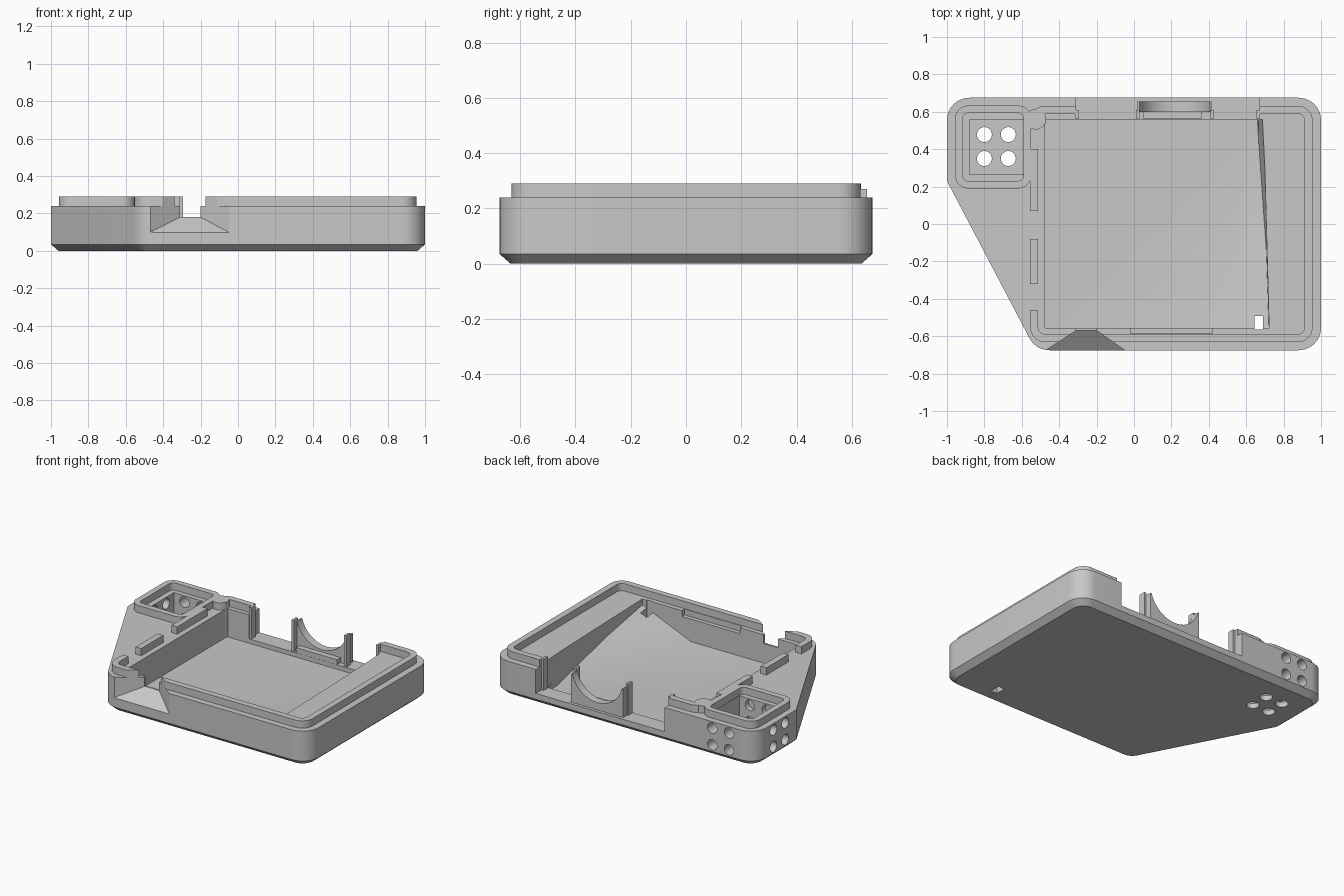
import bpy, bmesh, math
from mathutils import Vector

if "Cube" in bpy.data.objects:
    bpy.data.objects.remove(bpy.data.objects["Cube"], do_unlink=True)

grey = bpy.data.materials.new("matte grey plastic")
grey.use_nodes = True
grey.diffuse_color = (0.58, 0.58, 0.58, 1)
grey.node_tree.nodes["Principled BSDF"].inputs["Base Color"].default_value = (0.58, 0.58, 0.58, 1)


def finish(name, bm):
    bmesh.ops.recalc_face_normals(bm, faces=bm.faces)
    mesh = bpy.data.meshes.new(name)
    bm.to_mesh(mesh)
    bm.free()
    mesh.materials.append(grey)
    ob = bpy.data.objects.new(name, mesh)
    bpy.context.collection.objects.link(ob)
    return ob


def loft(name, layers):
    """Closed solid through matching outlines, each given as (points, z)."""
    bm = bmesh.new()
    rings = [[bm.verts.new((x, y, z)) for x, y in pts] for pts, z in layers]
    bm.faces.new(rings[0])
    bm.faces.new(rings[-1])
    n = len(rings[0])
    for a, b in zip(rings, rings[1:]):
        for i in range(n):
            j = (i + 1) % n
            bm.faces.new((a[i], a[j], b[j], b[i]))
    return finish(name, bm)


def hull(name, points):
    bm = bmesh.new()
    bmesh.ops.convex_hull(bm, input=[bm.verts.new(p) for p in points])
    return finish(name, bm)


def box(name, x0, x1, y0, y1, z0, z1):
    return hull(name, [(x, y, z) for x in (x0, x1) for y in (y0, y1) for z in (z0, z1)])


def cylinder(name, centre, radius, length, axis="Z"):
    bm = bmesh.new()
    bmesh.ops.create_cone(bm, cap_ends=True, segments=32, radius1=radius,
                          radius2=radius, depth=length)
    turn = {"X": Vector((1, 0, 0)), "Y": Vector((0, 1, 0)), "Z": Vector((0, 0, 1))}[axis]
    rot = Vector((0, 0, 1)).rotation_difference(turn).to_matrix()
    bmesh.ops.rotate(bm, verts=bm.verts, matrix=rot)
    bmesh.ops.translate(bm, verts=bm.verts, vec=centre)
    return finish(name, bm)


def rounded(corners, inset=0.0, steps=8):
    """Convex counter-clockwise outline of (x, y, radius), moved inward and rounded."""
    pts = [Vector(c[:2]) for c in corners]
    n = len(pts)
    out = []
    for i, p in enumerate(pts):
        d0 = (p - pts[i - 1]).normalized()
        d1 = (pts[(i + 1) % n] - p).normalized()
        n0, n1 = Vector((-d0.y, d0.x)), Vector((-d1.y, d1.x))
        mitre = (n0 + n1) / (1 + n0.dot(n1))
        r = max(corners[i][2] - inset, 0.01)
        centre = p + mitre * (inset + r)
        a0 = math.atan2(-n0.y, -n0.x)
        sweep = d0.angle(d1)
        for k in range(steps + 1):
            a = a0 + sweep * k / steps
            out.append((centre.x + r * math.cos(a), centre.y + r * math.sin(a)))
    return out


def rect(x0, x1, y0, y1, r):
    return [(x0, y0, r), (x1, y0, r), (x1, y1, r), (x0, y1, r)]


def combine(target, operation, *tools):
    for tool in tools:
        mod = target.modifiers.new("combine", "BOOLEAN")
        mod.operation = operation
        mod.solver = "EXACT"
        mod.object = tool
        tool.hide_render = True
        bpy.context.view_layer.update()
        result = target.evaluated_get(bpy.context.evaluated_depsgraph_get())
        mesh = bpy.data.meshes.new_from_object(result)
        target.modifiers.clear()
        target.data = mesh
        bpy.data.objects.remove(tool, do_unlink=True)


def lip_ring(name, corners, width):
    ring = loft(name, [(rounded(corners), 0.2), (rounded(corners), 0.29)])
    inner = rounded(corners, width)
    combine(ring, "DIFFERENCE", loft("ring_cutter", [(inner, 0.1), (inner, 0.4)]))
    return ring


# Solid tray with one slanted side and a chamfered underside
outline = [(-0.525, -0.675, 0.12), (1, -0.675, 0.12), (1, 0.675, 0.12),
           (-1, 0.675, 0.12), (-1, 0.23, 0.03)]
tray = loft("tray", [(rounded(outline, 0.04), 0), (rounded(outline), 0.035),
                     (rounded(outline), 0.24)])

# Raised lip around the main bay, broken into bars on the slanted side
lip = lip_ring("main_lip", rect(-0.555, 0.955, -0.632, 0.632, 0.08), 0.043)
gaps = [(-0.46, -0.32), (-0.08, 0.07), (0.4, 0.53)]
combine(lip, "DIFFERENCE", *[box("gap", -0.6, -0.49, a, b, 0.1, 0.4) for a, b in gaps])
combine(tray, "UNION", lip,
        lip_ring("port_lip", rect(-0.957, -0.55, 0.19, 0.633, 0.07), 0.04))

# Main bay with a leaning wall on the left
foot = [(-0.475, -0.557), (0.715, -0.557), (0.66, 0.56), (-0.475, 0.56)]
rim = [(-0.475, -0.557), (0.725, -0.557), (0.695, 0.56), (-0.475, 0.56)]
combine(tray, "DIFFERENCE", loft("bay_cutter", [(foot, 0.045), (rim, 0.3)]))

# Rear opening, front recess and flared front notch
combine(tray, "DIFFERENCE",
        box("rear_cutter", -0.31, 0.67, 0.5, 0.8, 0.075, 0.4),
        box("front_recess", -0.02, 0.42, -0.585, -0.5, 0.2, 0.4),
        hull("notch_cutter", [(x, y, z) for y, x0, x1, low in
                              ((-0.7, -0.508, -0.013, 0.08), (-0.57, -0.31, -0.2, 0.18))
                              for x in (x0, x1) for z in (low, 0.4)]),
        box("notch_passage", -0.31, -0.2, -0.6, -0.5, 0.18, 0.4))

# Sloping ramp rising to the drain corner, and a round corner column
combine(tray, "UNION",
        hull("ramp", [(0.74, -0.58, 0.03), (0.32, -0.58, 0.035), (0.68, 0.57, 0.035),
                      (0.74, -0.58, 0.21)]),
        cylinder("corner_column", (-0.525, 0.56, 0.17), 0.055, 0.24))
combine(tray, "DIFFERENCE", box("drain", 0.643, 0.69, -0.563, -0.492, -0.1, 0.4))

# Port compartment with cable holes through floor and walls
combine(tray, "DIFFERENCE", box("port_cutter", -0.88, -0.592, 0.265, 0.56, 0.035, 0.4),
        loft("port_mouth", [(rounded(rect(-0.915, -0.59, 0.232, 0.59, 0.03)), z)
                            for z in (0.24, 0.4)]))
for a in (0, 0.128):
    combine(tray, "DIFFERENCE", cylinder("floor_hole", (-0.8 + a, 0.35, 0), 0.04, 0.2),
            cylinder("floor_hole", (-0.8 + a, 0.478, 0), 0.04, 0.2))
    for z in (0.08, 0.195):
        combine(tray, "DIFFERENCE",
                cylinder("rear_hole", (-0.8 + a, 0.53, z), 0.036, 0.6, "Y"),
                cylinder("side_hole", (-0.95, 0.35 + a, z), 0.036, 0.3, "X"))

# Shallow rounded connector cradle in the rear opening
cradle = box("connector_cradle", 0.02, 0.415, 0.6, 0.655, 0.06, 0.27)
combine(cradle, "DIFFERENCE", cylinder("cradle_cutter", (0.218, 0.6, 0.32), 0.195, 0.4, "Y"))
sill = box("connector_sill", 0.05, 0.36, 0.561, 0.61, 0.06, 0.11)

# Slim posts beside the openings
posts = [box("rear_post", x, x + 0.018, 0.565, 0.61, 0.06, 0.29)
         for x in (-0.312, 0.012, 0.41, 0.655)]

for ob in bpy.context.selected_objects:
    ob.select_set(False)
for ob in [tray, cradle, sill] + posts:
    ob.select_set(True)
    bpy.context.view_layer.objects.active = ob
bpy.ops.object.shade_smooth_by_angle(angle=math.radians(25))
